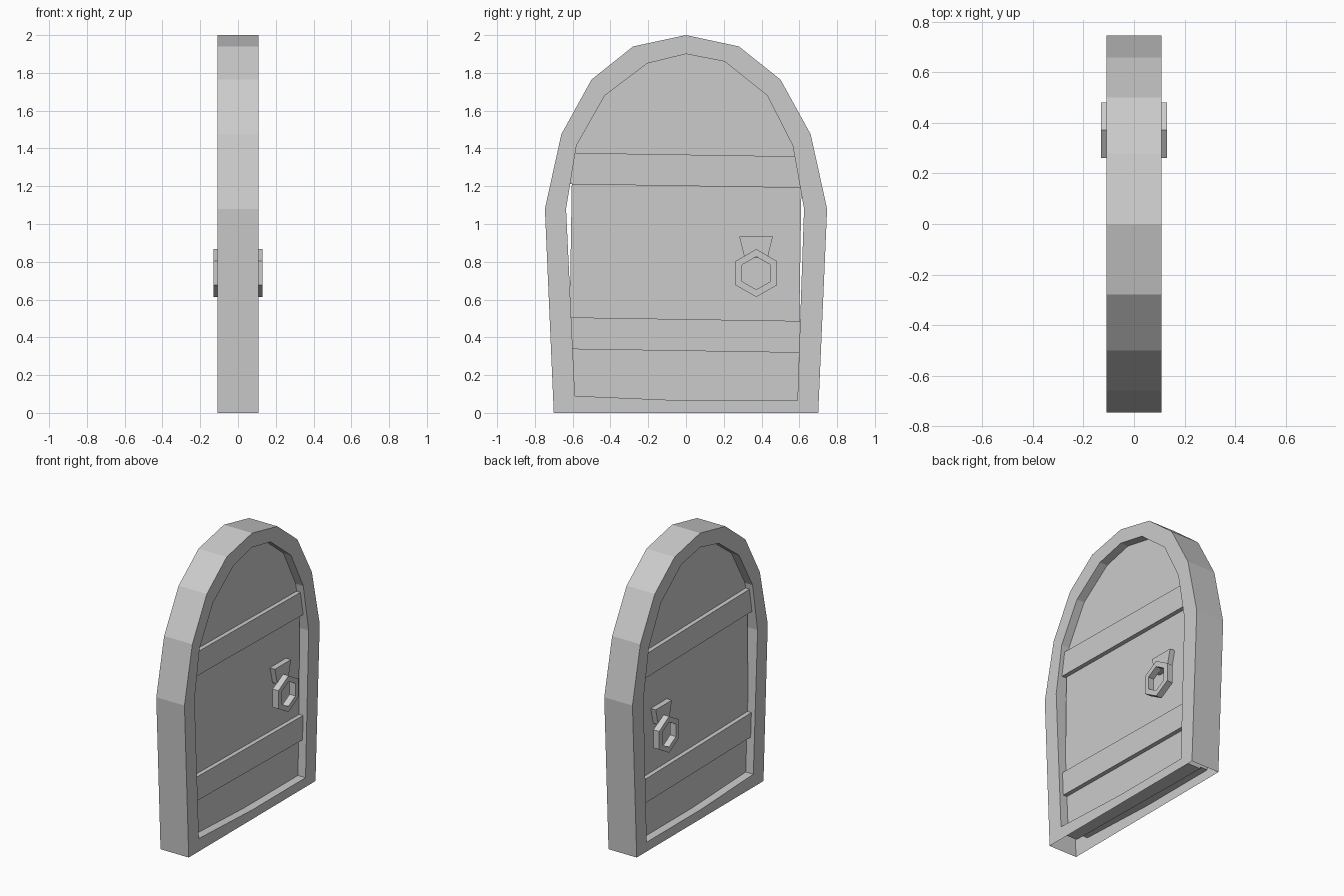
import bpy, bmesh, math
from mathutils import Matrix, Vector

cube = bpy.data.objects.get("Cube")
if cube:
    bpy.data.objects.remove(cube)

grey = bpy.data.materials.new("plain_grey")
grey.use_nodes = True
GREY = (0.6, 0.6, 0.6, 1)
grey.diffuse_color = GREY
grey.node_tree.nodes["Principled BSDF"].inputs["Base Color"].default_value = GREY

TILT = Matrix.Rotation(math.radians(-0.9), 4, 'X')  # the door hangs slightly crooked


def finish(name, bm, tilt=None):
    """Turn a bmesh into a flat-shaded object, optionally tilted about a point."""
    bmesh.ops.recalc_face_normals(bm, faces=bm.faces)
    if tilt is not None:
        bmesh.ops.rotate(bm, verts=bm.verts, cent=tilt, matrix=TILT)
    mesh = bpy.data.meshes.new(name)
    bm.to_mesh(mesh)
    bm.free()
    mesh.materials.append(grey)
    obj = bpy.data.objects.new(name, mesh)
    bpy.context.collection.objects.link(obj)
    return obj


def slab(name, points, x0, x1, tilt=None):
    """Extrude a (y, z) outline from x0 to x1."""
    bm = bmesh.new()
    face = bm.faces.new([bm.verts.new((x0, y, z)) for y, z in points])
    ext = bmesh.ops.extrude_face_region(bm, geom=[face])["geom"]
    verts = [v for v in ext if isinstance(v, bmesh.types.BMVert)]
    bmesh.ops.translate(bm, verts=verts, vec=(x1 - x0, 0, 0))
    return finish(name, bm, tilt)


def ring(name, outer, inner, x0, x1, open_edge=lambda a, b: False):
    """Join two matching outlines into a ring; outer walls may be left open."""
    bm = bmesh.new()
    loops = [[bm.verts.new((x, y, z)) for y, z in pts]
             for pts, x in ((outer, x0), (outer, x1), (inner, x1), (inner, x0))]
    n = len(outer)
    for k in range(4):
        a, b = loops[k], loops[(k + 1) % 4]
        for i in range(n):
            j = (i + 1) % n
            if k == 0 and open_edge(a[i], a[j]):
                continue
            bm.faces.new((a[i], a[j], b[j], b[i]))
    return finish(name, bm)


def hexagon(y, z, r):
    return [(y + r * math.sin(math.tau * i / 6), z + r * math.cos(math.tau * i / 6))
            for i in range(6)]


# Arched frame, hollow and open underneath
outer = [(0, 0), (-0.70, 0), (-0.747, 1.08), (-0.66, 1.475), (-0.5, 1.765), (-0.28, 1.94),
         (0, 2), (0.28, 1.94), (0.5, 1.765), (0.66, 1.475), (0.747, 1.08), (0.70, 0)]
inner = [(0, 0.065), (-0.588, 0.09), (-0.635, 1.08), (-0.58, 1.415), (-0.43, 1.68),
         (-0.205, 1.85), (0, 1.9), (0.205, 1.86), (0.43, 1.68), (0.565, 1.415),
         (0.625, 1.08), (0.59, 0.065)]
ring("frame", outer, inner, -0.109, 0.109,
     lambda a, b: a.co.z + b.co.z < 0.01)

# Door panel, its rim hidden inside the frame
half = [(0.608, 0.06), (0.608, 1.2), (0.59, 1.47), (0.47, 1.72), (0.25, 1.88)]
panel = half + [(0, 1.95)] + [(-y, z) for y, z in reversed(half)]
slab("door_panel", panel, -0.05, 0.05, Vector((0, 0, 1)))

# Cross boards, one pair showing on both faces
for name, z, h in (("upper_board", 1.284, 0.083), ("lower_board", 0.412, 0.084)):
    board = [(-0.614, z - h), (0.608, z - h), (0.608, z + h), (-0.614, z + h)]
    slab(name, board, -0.08, 0.08, Vector((0, 0, z)))

# Handle on each face: tapered mount and six-sided pull ring
mount = [(0.282, 0.935), (0.46, 0.935), (0.432, 0.82), (0.31, 0.82)]
for side, s in (("left", 1), ("right", -1)):
    slab(side + "_handle_mount", mount, 0.045 * s, 0.088 * s)
    ring(side + "_handle_ring", hexagon(0.372, 0.74, 0.127), hexagon(0.372, 0.74, 0.087),
         0.085 * s, 0.13 * s)
